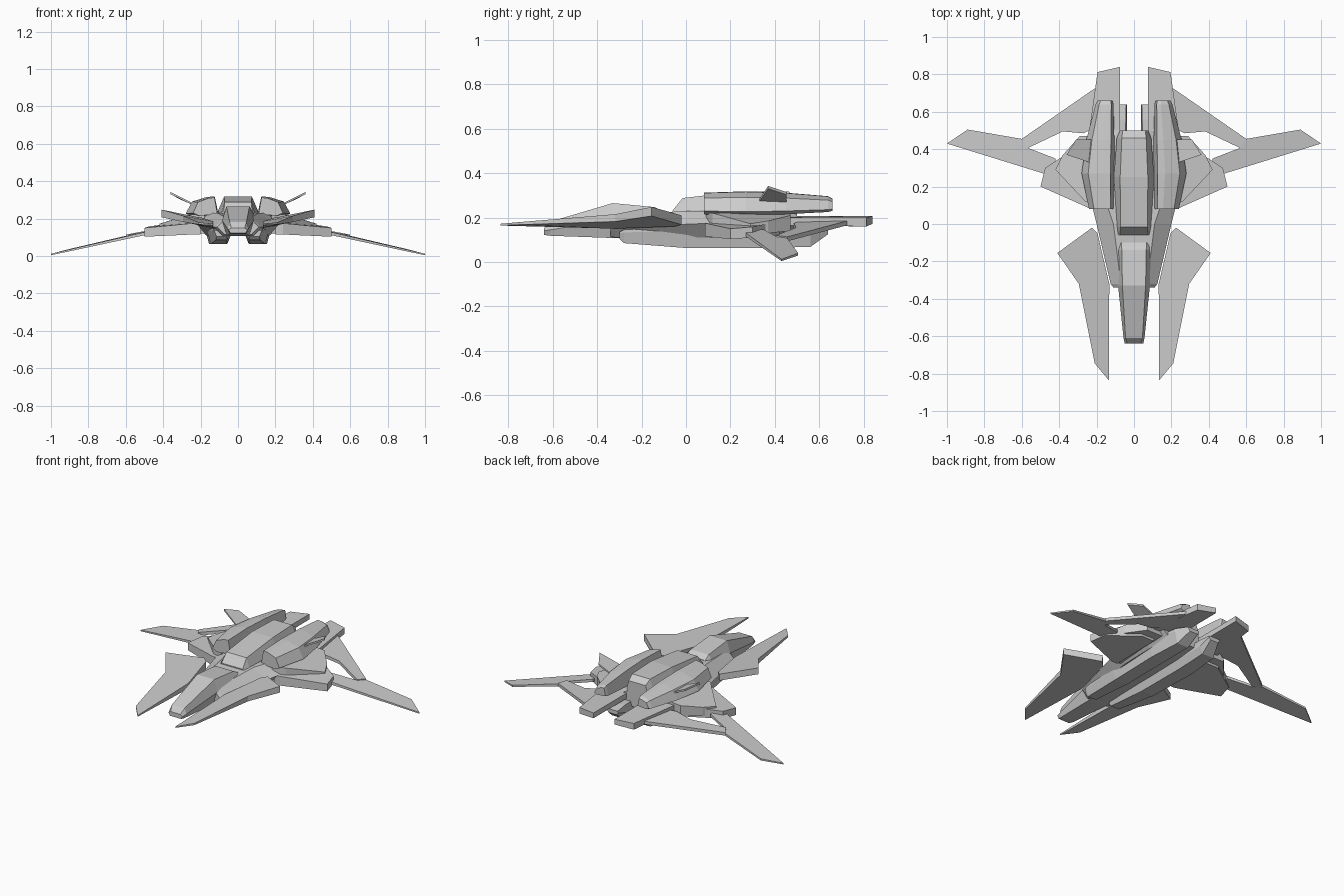
import bpy, bmesh


def finish(name, bm, mirror):
    bmesh.ops.recalc_face_normals(bm, faces=bm.faces)
    mesh = bpy.data.meshes.new(name)
    bm.to_mesh(mesh)
    bm.free()
    ob = bpy.data.objects.new(name, mesh)
    bpy.context.collection.objects.link(ob)
    if mirror:
        ob.modifiers.new("mirror", 'MIRROR')
    return ob


def skin(name, rings, mirror=False):
    """Join matching rings of points into a closed solid."""
    bm = bmesh.new()
    vs = [[bm.verts.new(p) for p in r] for r in rings]
    n = len(vs[0])
    for a, b in zip(vs, vs[1:]):
        for i in range(n):
            j = (i + 1) % n
            bm.faces.new((a[i], a[j], b[j], b[i]))
    bm.faces.new(vs[0])
    bm.faces.new(vs[-1])
    return finish(name, bm, mirror)


def hull(name, sections):
    """Centred hexagonal body: (y, half widths top/mid/bottom, z top/mid/bottom)."""
    rings = [[(-wt, y, zt), (wt, y, zt), (wm, y, zm), (wb, y, zb), (-wb, y, zb), (-wm, y, zm)]
             for y, wt, wm, wb, zt, zm, zb in sections]
    return skin(name, rings)


def pod(name, profile, stations):
    """Paired body: unit (u, v) profile scaled to (y, x0, x1, z0, z1) stations."""
    rings = [[(x0 + u * (x1 - x0), y, z0 + v * (z1 - z0)) for u, v in profile]
             for y, x0, x1, z0, z1 in stations]
    return skin(name, rings, True)


def plate(name, outline):
    """Paired plate: outline of (x, y, z bottom, z top)."""
    return skin(name, [[(x, y, b) for x, y, b, t in outline],
                       [(x, y, t) for x, y, b, t in outline]], True)


# Central bodies
hull("nose", [
    (-0.64, 0.035, 0.050, 0.040, 0.150, 0.140, 0.122),
    (-0.61, 0.045, 0.056, 0.045, 0.182, 0.145, 0.118),
    (-0.33, 0.062, 0.085, 0.060, 0.265, 0.190, 0.108),
    (-0.14, 0.065, 0.100, 0.070, 0.247, 0.195, 0.110),
    (-0.10, 0.068, 0.100, 0.070, 0.225, 0.195, 0.110)])
hull("main_hull", [
    (-0.34, 0.065, 0.110, 0.070, 0.205, 0.155, 0.115),
    (-0.32, 0.070, 0.125, 0.080, 0.208, 0.155, 0.110),
    (0.00, 0.110, 0.200, 0.150, 0.230, 0.170, 0.110),
    (0.12, 0.150, 0.230, 0.170, 0.230, 0.175, 0.110),
    (0.35, 0.150, 0.230, 0.170, 0.225, 0.175, 0.115),
    (0.50, 0.075, 0.200, 0.150, 0.215, 0.175, 0.130)])
hull("dorsal_spine", [
    (-0.06, 0.075, 0.086, 0.080, 0.232, 0.220, 0.190),
    (-0.015, 0.072, 0.090, 0.085, 0.288, 0.230, 0.190),
    (0.25, 0.074, 0.108, 0.100, 0.318, 0.240, 0.190),
    (0.46, 0.065, 0.092, 0.085, 0.318, 0.240, 0.190),
    (0.50, 0.060, 0.075, 0.070, 0.290, 0.240, 0.190)])

# Upper nacelles and lower engine pods
pod("upper_nacelle",
    [(0.12, 1), (0.35, 0.98), (0.8, 0.75), (1, 0.15), (0.75, 0), (0, 0.1)],
    [(0.08, 0.110, 0.240, 0.215, 0.312),
     (0.27, 0.105, 0.280, 0.210, 0.318),
     (0.45, 0.105, 0.255, 0.215, 0.312),
     (0.64, 0.110, 0.205, 0.225, 0.296),
     (0.66, 0.115, 0.195, 0.230, 0.285)])
pod("lower_pod",
    [(0.05, 1), (1, 1), (1, 0.8), (0.85, 0), (0.15, 0), (0, 0.5)],
    [(-0.30, 0.050, 0.125, 0.105, 0.135),
     (-0.28, 0.045, 0.130, 0.085, 0.145),
     (0.00, 0.040, 0.165, 0.063, 0.160),
     (0.35, 0.040, 0.175, 0.063, 0.160),
     (0.56, 0.038, 0.155, 0.068, 0.160),
     (0.64, 0.038, 0.120, 0.125, 0.150)])

# Wings
plate("shoulder_fairing", [
    (0.18, 0.09, 0.12, 0.225), (0.26, 0.12, 0.12, 0.220), (0.42, 0.29, 0.13, 0.172),
    (0.38, 0.37, 0.13, 0.185), (0.29, 0.47, 0.14, 0.210), (0.18, 0.47, 0.14, 0.220)])
plate("wing_root", [
    (0.20, 0.085, 0.115, 0.175), (0.24, 0.085, 0.115, 0.175), (0.50, 0.20, 0.103, 0.150),
    (0.475, 0.30, 0.110, 0.158), (0.29, 0.42, 0.12, 0.185), (0.20, 0.42, 0.12, 0.185)])
plate("outer_wing", [
    (0.42, 0.25, 0.128, 0.146), (1.00, 0.43, 0.004, 0.012), (0.89, 0.505, 0.029, 0.040),
    (0.60, 0.455, 0.092, 0.108), (0.57, 0.408, 0.098, 0.114), (0.42, 0.35, 0.128, 0.146)])
plate("wing_strut", [
    (0.57, 0.405, 0.100, 0.120), (0.60, 0.455, 0.093, 0.113), (0.21, 0.725, 0.165, 0.185),
    (0.20, 0.52, 0.165, 0.185), (0.27, 0.485, 0.155, 0.175), (0.38, 0.495, 0.135, 0.155)])

# Tail booms
plate("tail_boom", [
    (0.075, 0.35, 0.17, 0.206), (0.075, 0.84, 0.172, 0.206), (0.195, 0.812, 0.160, 0.200),
    (0.245, 0.46, 0.165, 0.200), (0.22, 0.35, 0.165, 0.200)])

# Forward blades, canted up towards the outer corner
plate("forward_blade", [
    (0.135, -0.835, 0.164, 0.172), (0.21, -0.745, 0.168, 0.180), (0.295, -0.32, 0.182, 0.215),
    (0.410, -0.155, 0.207, 0.248), (0.225, -0.02, 0.168, 0.210), (0.195, -0.05, 0.160, 0.205),
    (0.132, -0.32, 0.150, 0.185)])

# Small fins on the nacelles
plate("nacelle_fin", [
    (0.24, 0.33, 0.272, 0.282), (0.36, 0.37, 0.330, 0.342),
    (0.31, 0.452, 0.303, 0.315), (0.23, 0.452, 0.268, 0.278)])
